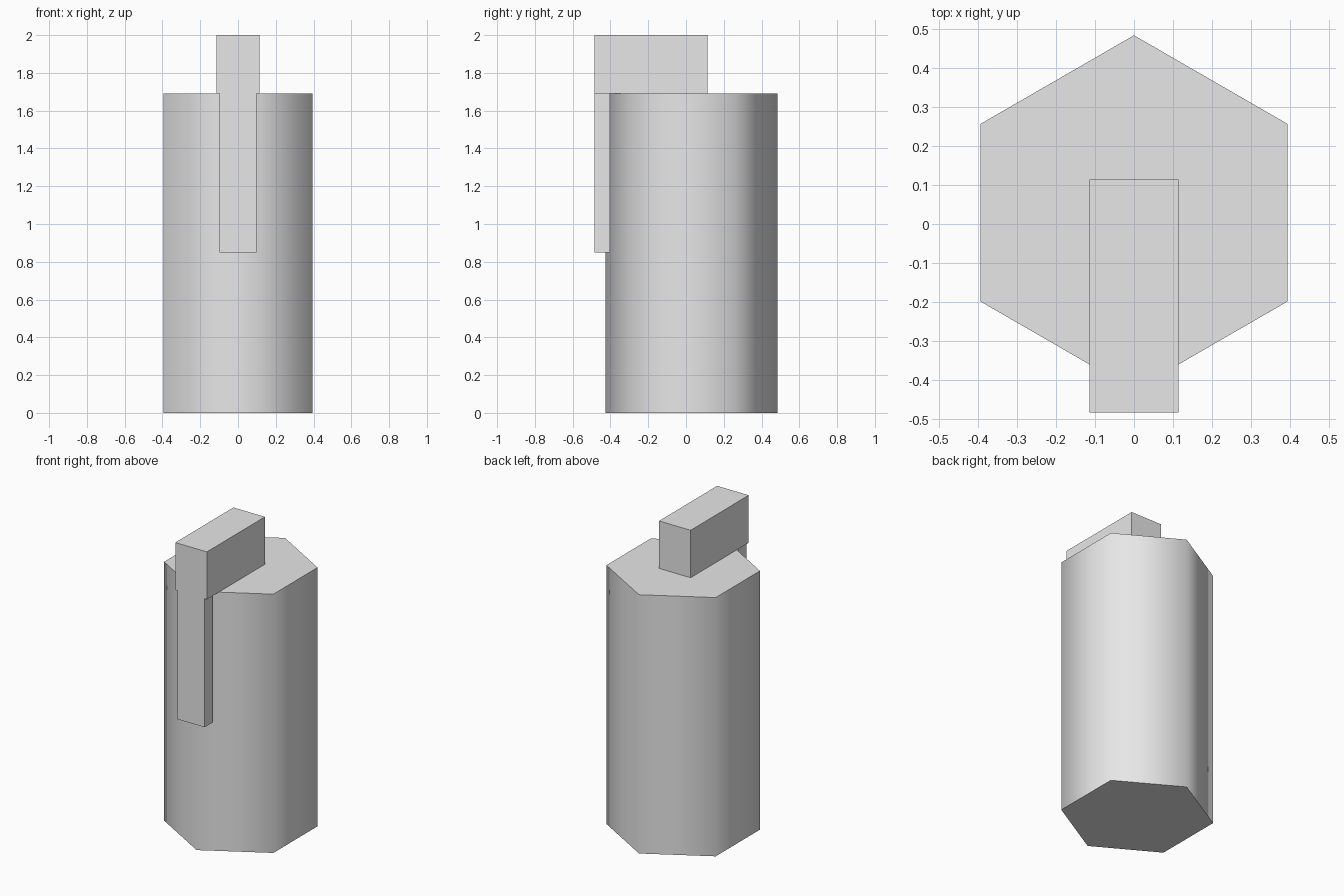
import bpy
import math

default_cube = bpy.data.objects.get("Cube")
if default_cube:
    bpy.data.objects.remove(default_cube, do_unlink=True)

grey = bpy.data.materials.new("light_grey")
grey.use_nodes = True
grey.diffuse_color = (0.8, 0.8, 0.8, 1)
grey.node_tree.nodes["Principled BSDF"].inputs["Base Color"].default_value = (0.8, 0.8, 0.8, 1)


def finish(name):
    part = bpy.context.object
    part.name = part.data.name = name
    part.data.materials.append(grey)
    return part


def box(name, low, high):
    """Box spanning two opposite corners."""
    centre = [(a + b) / 2 for a, b in zip(low, high)]
    bpy.ops.mesh.primitive_cube_add(size=1, location=centre)
    bpy.context.object.scale = [b - a for a, b in zip(low, high)]
    bpy.ops.object.transform_apply(location=False, rotation=False, scale=True)
    return finish(name)


# Six-sided body with smooth walls and sharp caps
BODY_TOP = 1.69
bpy.ops.mesh.primitive_cylinder_add(vertices=6, radius=0.456, depth=BODY_TOP,
                                    location=(0, 0.029, BODY_TOP / 2))
finish("body")
bpy.ops.object.shade_smooth_by_angle(angle=math.radians(65))

# Block on top, overhanging the front
box("top_block", (-0.114, -0.484, BODY_TOP), (0.114, 0.115, 2.0))

# Lever hanging down the front
box("front_lever", (-0.098, -0.484, 0.85), (0.098, -0.402, BODY_TOP))
